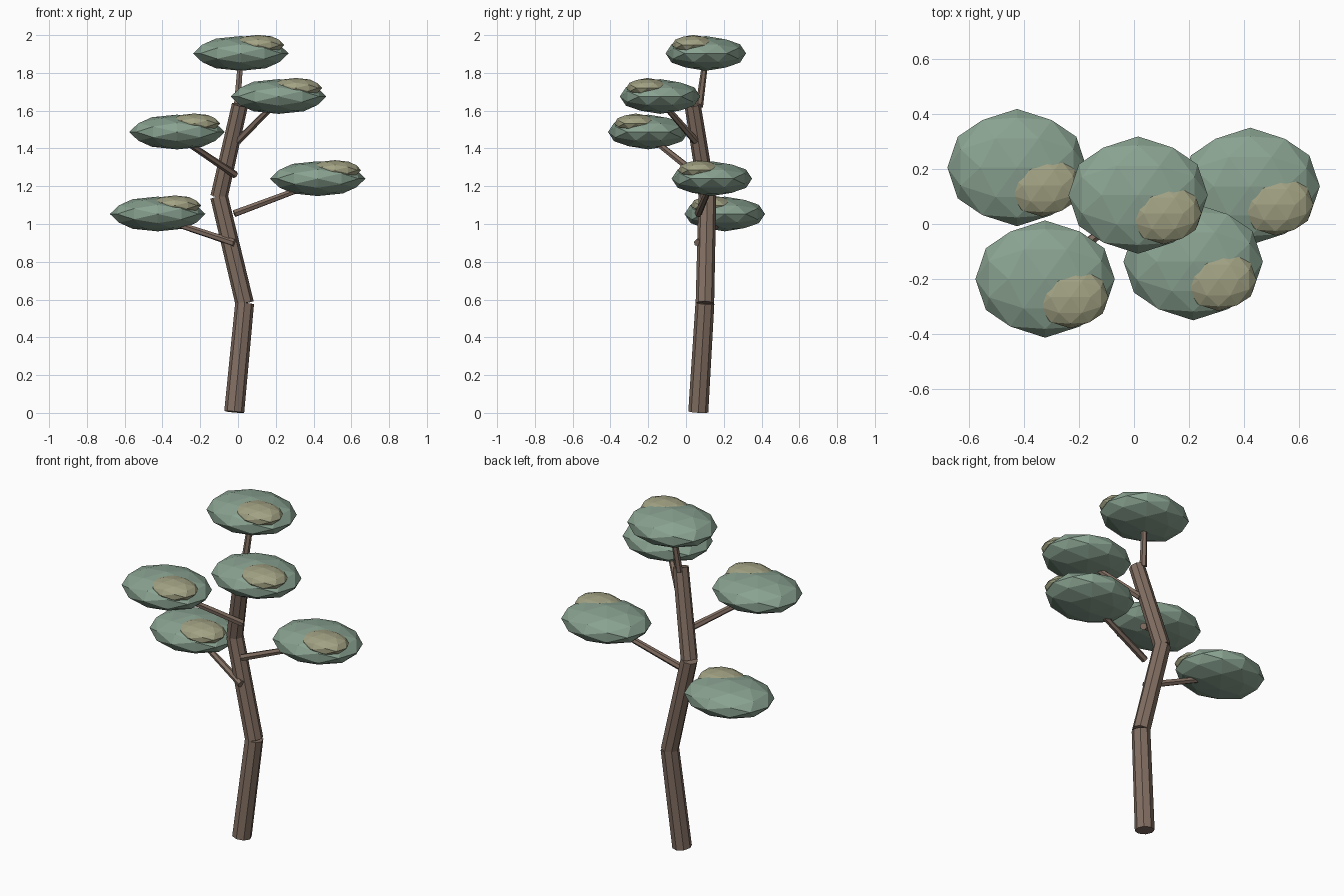
import bpy, bmesh, math
from mathutils import Vector, Matrix

if "Cube" in bpy.data.objects:
    bpy.data.objects.remove(bpy.data.objects["Cube"])


def material(name, rgb):
    m = bpy.data.materials.new(name)
    m.diffuse_color = (*rgb, 1)
    m.use_nodes = True
    m.node_tree.nodes["Principled BSDF"].inputs["Base Color"].default_value = m.diffuse_color
    return m


BARK = material("bark", (0.22, 0.155, 0.12))
LEAF = material("leaf", (0.25, 0.36, 0.28))
SUNLIT = material("sunlit_leaf", (0.36, 0.36, 0.23))


def finish(name, bm, mat):
    mesh = bpy.data.meshes.new(name)
    bm.to_mesh(mesh)
    bm.free()
    mesh.materials.append(mat)
    obj = bpy.data.objects.new(name, mesh)
    bpy.context.collection.objects.link(obj)
    return obj


def limb(name, a, b, r1, r2, sides):
    """Tapered flat-faced cylinder from a to b."""
    a, b = Vector(a), Vector(b)
    d = b - a
    rot = Vector((0, 0, 1)).rotation_difference(d).to_matrix().to_4x4()
    bm = bmesh.new()
    bmesh.ops.create_cone(bm, cap_ends=True, segments=sides, radius1=r1, radius2=r2,
                          depth=d.length,
                          matrix=Matrix.Translation((a + b) / 2) @ rot)
    return finish(name, bm, BARK)


def pad(name, centre, size, mat):
    """Flattened icosphere, turned so an edge midpoint faces up."""
    bm = bmesh.new()
    turn = Matrix.Rotation(-math.radians(31.717), 4, 'Y')
    scale = Matrix.Diagonal((*size, 1))
    bmesh.ops.create_icosphere(bm, subdivisions=2, radius=1,
                               matrix=Matrix.Translation(centre) @ scale @ turn)
    return finish(name, bm, mat)


# Bent trunk in three sections
trunk = [(-0.02, 0.065, 0.005), (0.035, 0.1, 0.58), (-0.10, 0.113, 1.145), (0.01, 0.035, 1.63)]
radii = [0.053, 0.049, 0.046, 0.042]
for i, part in enumerate(("lower", "middle", "upper")):
    limb(part + "_trunk", trunk[i], trunk[i + 1], radii[i], radii[i + 1] + 0.001, 8)

# Branches: name, start, pad centre, how far along the branch reaches
tiers = [
    ("top", (-0.005, 0.07, 1.62), (0.015, 0.105, 1.903), 0.85),
    ("upper_right", (0.0, 0.05, 1.44), (0.215, -0.137, 1.675), 0.85),
    ("upper_left", (-0.015, 0.06, 1.26), (-0.323, -0.2, 1.487), 0.85),
    ("lower_right", (-0.02, 0.065, 1.055), (0.422, 0.137, 1.24), 0.85),
    ("lower_left", (-0.02, 0.06, 0.90), (-0.425, 0.205, 1.053), 0.85),
]
for name, start, centre, reach in tiers:
    c = Vector(centre)
    end = Vector(start).lerp(c - Vector((0, 0, 0.02)), reach)
    limb(name + "_branch", start, end, 0.02, 0.016, 6)
    # Foliage pad with a sunlit patch on its front right
    pad(name + "_foliage", c, (0.253, 0.213, 0.092), LEAF)
    pad(name + "_sunlit_patch", c + Vector((0.092, -0.066, 0.045)),
        (0.138, 0.113, 0.053), SUNLIT)
